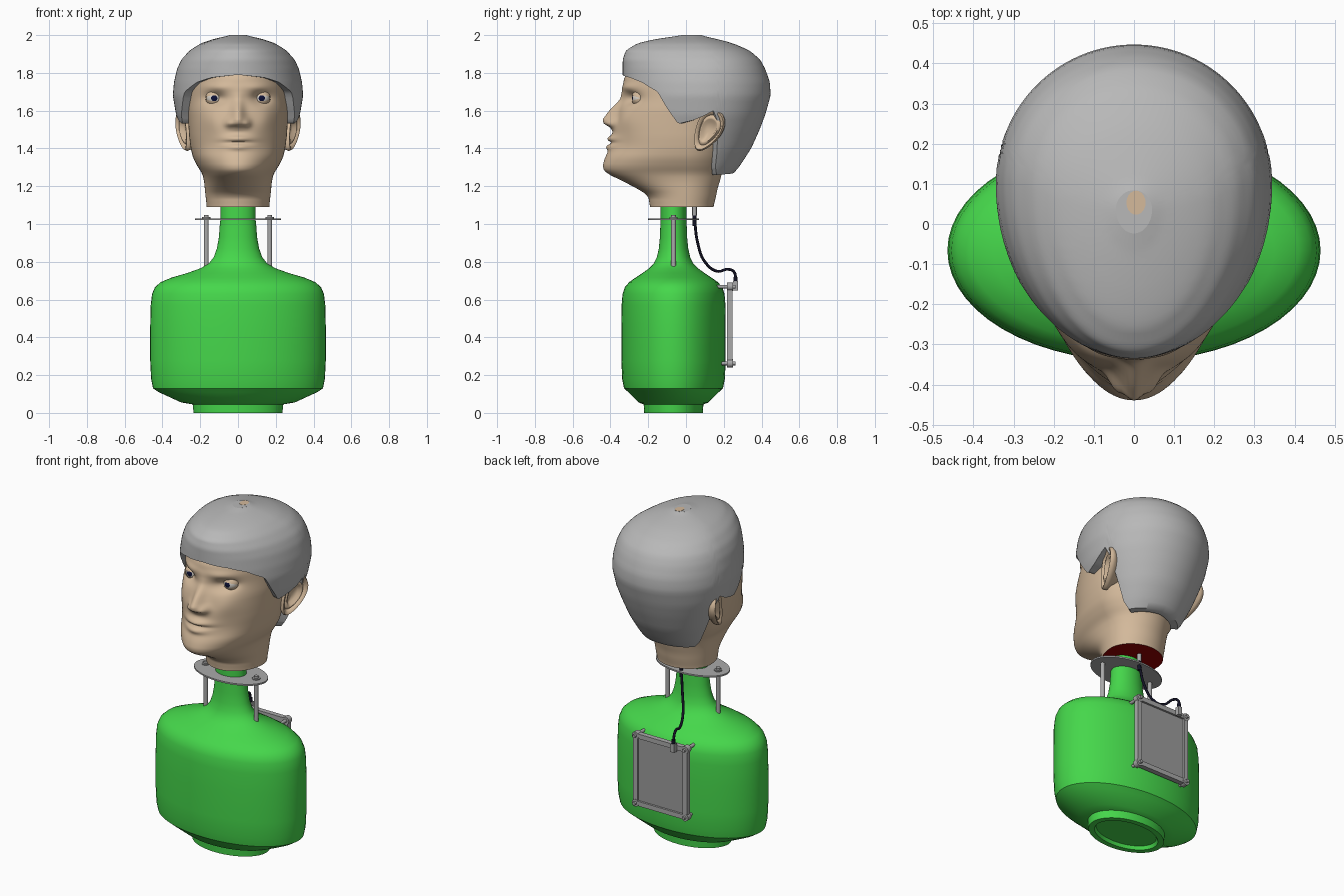
import bpy, bmesh, math
from math import sin, cos, pi, exp
from mathutils import Vector

if "Cube" in bpy.data.objects:
    bpy.data.objects.remove(bpy.data.objects["Cube"])


def material(name, r, g, b):
    m = bpy.data.materials.new(name)
    m.diffuse_color = (r, g, b, 1)
    m.use_nodes = True
    m.node_tree.nodes["Principled BSDF"].inputs["Base Color"].default_value = m.diffuse_color
    return m


GREEN = material("bottle green", 0.06, 0.68, 0.07)
SKIN = material("skin tan", 0.66, 0.49, 0.33)
HAIR = material("hair grey", 0.48, 0.48, 0.48)
METAL = material("metal grey", 0.40, 0.40, 0.40)
PANEL = material("panel grey", 0.33, 0.33, 0.33)
RED = material("dark red", 0.30, 0.0, 0.0)
BLACK = material("cable black", 0.006, 0.006, 0.018)
NAVY = material("pupil navy", 0.004, 0.006, 0.04)
WHITE = material("eye white", 0.70, 0.66, 0.60)


def finish(name, bm, *mats, angle=40):
    bmesh.ops.recalc_face_normals(bm, faces=bm.faces)
    me = bpy.data.meshes.new(name)
    bm.to_mesh(me)
    bm.free()
    ob = bpy.data.objects.new(name, me)
    bpy.context.collection.objects.link(ob)
    for m in mats:
        me.materials.append(m)
    bpy.ops.object.select_all(action='DESELECT')
    bpy.context.view_layer.objects.active = ob
    ob.select_set(True)
    bpy.ops.object.shade_smooth_by_angle(angle=math.radians(angle))
    return ob


def loft(name, fn, nu, nv, *mats, closed=True, caps=True, angle=40, rule=None):
    """Surface from fn(u, v); u runs round each ring, v goes from ring to ring."""
    bm = bmesh.new()
    cols = nu if closed else nu + 1
    rows = [[bm.verts.new(fn(i / nu, j / nv)) for i in range(cols)] for j in range(nv + 1)]
    for j in range(nv):
        for i in range(nu):
            k = (i + 1) % cols
            f = bm.faces.new((rows[j][i], rows[j][k], rows[j + 1][k], rows[j + 1][i]))
            f.material_index = rule(j) if rule else 0
    if closed and caps:
        f = bm.faces.new(rows[0])
        f.material_index = rule(-1) if rule else 0
        bm.faces.new(rows[-1])
    return finish(name, bm, *mats, angle=angle)


def lerp(table, z):
    """Row of the table at z, values after the first column."""
    if z <= table[0][0]:
        return table[0][1:]
    for a, b in zip(table, table[1:]):
        if z <= b[0]:
            t = (z - a[0]) / (b[0] - a[0])
            return [p + (q - p) * t for p, q in zip(a[1:], b[1:])]
    return table[-1][1:]


def smooth(table, z, d=0.014):
    return [sum(c) / 3 for c in zip(*(lerp(table, z + k * d) for k in (-1, 0, 1)))]


def ring(a, yf, yb, w, yc):
    """Egg section: a = 0 is the front, pi the back."""
    c = cos(a)
    return w * sin(a), yc - ((yc - yf) if c > 0 else (yb - yc)) * c


def rod(name, p, q, r, mat, sides=20):
    p, q = Vector(p), Vector(q)
    rot = (q - p).to_track_quat('Z', 'Y')
    n = (q - p).length
    return loft(name, lambda u, v: p + rot @ Vector((r * cos(2 * pi * u), r * sin(2 * pi * u), n * v)),
                sides, 1, mat)


def box(name, c, s, mat):
    bm = bmesh.new()
    bmesh.ops.create_cube(bm, size=1)
    for v in bm.verts:
        v.co = [v.co[i] * s[i] + c[i] for i in range(3)]
    return finish(name, bm, mat)


# ---- bottle body: elliptical sections (rx, ry, z), starting in the base recess
CY = -0.066
body = [(.19, .118, .02), (.20, .125, .0), (.235, .155, .0), (.24, .158, .045), (.30, .185, .055),
        (.42, .24, .11), (.45, .262, .13), (.46, .272, .18), (.465, .276, .28), (.465, .276, .45),
        (.462, .275, .57), (.455, .27, .63), (.44, .258, .665), (.41, .235, .692), (.35, .20, .717),
        (.27, .165, .74), (.20, .13, .765), (.155, .105, .79), (.128, .088, .825), (.112, .078, .87),
        (.101, .072, .93), (.095, .069, 1.015)]


def bottle(prof):
    def fn(u, v):
        rx, ry, z = prof[round(v * (len(prof) - 1))]
        return rx * sin(2 * pi * u), CY - ry * cos(2 * pi * u), z
    return fn


loft("bottle_body", bottle(body), 56, len(body) - 1, GREEN, angle=35)
loft("neck_stub", bottle([(.092, .068, 1.0), (.092, .068, 1.1)]), 40, 1, GREEN)

# ---- neck flange with two support rods
loft("flange_plate", bottle([(.228, .134, 1.021), (.228, .134, 1.03)]), 56, 1, METAL)
for s in (-1, 1):
    rod("support_rod", (s * .168, CY, .75), (s * .168, CY, 1.048), .013, METAL)
    rod("rod_washer", (s * .168, CY, 1.028), (s * .168, CY, 1.036), .022, METAL)

# ---- head: section table z, front y, back y, half width, widest y
HEAD = [(1.09, -.19, .145, .165, 0), (1.15, -.20, .16, .172, 0), (1.18, -.245, .165, .175, 0),
        (1.23, -.34, .18, .18, 0), (1.27, -.425, .19, .19, 0), (1.30, -.443, .20, .212, 0),
        (1.35, -.43, .215, .238, 0), (1.40, -.403, .23, .25, 0), (1.46, -.393, .24, .258, 0),
        (1.52, -.383, .25, .262, 0), (1.6, -.36, .27, .267, 0), (1.66, -.335, .28, .266, .01),
        (1.72, -.336, .28, .264, .02), (1.78, -.326, .28, .26, .03), (1.85, -.27, .26, .22, .04),
        (1.93, -.12, .2, .13, .05)]
NOSE = [(1.49, 0, .05), (1.512, .018, .05), (1.53, .055, .046), (1.553, .068, .04),
        (1.60, .047, .031), (1.66, .013, .028), (1.70, .004, .03), (1.74, 0, .03)]


def bump(x, z, cx, cz, sx, sz):
    return exp(-((abs(x) - cx) / sx) ** 2 - ((z - cz) / sz) ** 2)


def head(u, v):
    a, z = 2 * pi * u, 1.09 + .84 * v
    x, y = ring(a, *smooth(HEAD, z))
    if cos(a) > 0.1:
        h, w = lerp(NOSE, z)
        y -= h * exp(-(x / w) ** 2)
        y -= .022 * bump(x, z, .048, 1.535, .02, .022)      # nostril wings
        y += .042 * bump(x, z, .12, 1.665, .05, .03)        # eye sockets
        y -= .010 * bump(x, z, .11, 1.725, .07, .022)       # brows
        y -= .010 * bump(x, z, .15, 1.56, .05, .05)         # cheekbones
        y -= .022 * bump(x, z, 0, 1.452, .07, .016)         # upper lip
        y -= .020 * bump(x, z, 0, 1.408, .062, .018)        # lower lip
        y += .012 * bump(x, z, 0, 1.43, .075, .007)         # mouth line
        y += .008 * bump(x, z, .15, 1.43, .06, .06)         # hollow cheeks
    return x, y, z


loft("head", head, 160, 110, SKIN, RED, angle=60, rule=lambda j: 1 if j < 0 else 0)

# ---- eyes with upper and lower lids
for s in (-1, 1):
    ex, ey, ez = s * .126, -.243, 1.666

    def ball(u, v):
        t, a = .02 + (pi - .04) * v, 2 * pi * u
        return ex + .042 * sin(t) * sin(a), ey - .042 * cos(t), ez + .042 * sin(t) * cos(a)

    loft("eyeball", ball, 24, 24, WHITE, NAVY, rule=lambda j: 1 if j < 3 else 0)
    for side, name in ((1, "upper_eyelid"), (-1, "lower_eyelid")):
        def lid(u, v):
            t, p = (u - .5) * pi * .98, side * (.33 + 1.5 * v)
            r = .046
            return ex + r * sin(t), ey - r * cos(t) * cos(p), ez + r * cos(t) * sin(p)
        loft(name, lid, 20, 10, SKIN, closed=False)

# ---- ears: dished ovals leaning back and flaring outward
EAR = [(.02, 0), (.40, .0), (.52, .018), (.62, .02), (.72, .008), (.84, .026), (.94, .028),
       (1, .014), (.95, -.004), (.75, -.02), (.55, -.06)]
for s in (-1, 1):
    def ear(u, v):
        r, h = EAR[round(v * (len(EAR) - 1))]
        a = 2 * pi * u
        k = r * .122 * cos(a)                               # along the ear
        d = r * (.072 + .02 * cos(a)) * sin(a)              # across the ear
        y, z = d * .86 + k * .5, k * .86 - d * .5
        return s * (.274 + h * .9 + y * .36), .122 + y * .93 - h * .35, 1.495 + z
    loft("ear", ear, 40, len(EAR) - 1, SKIN, angle=70)

# ---- hair cap, cut along a hairline (degrees from the front, height)
HAIRTAB = [(1.25, -.335, .235, .185, .1), (1.30, -.335, .28, .215, .1), (1.40, -.335, .345, .262, .1),
           (1.50, -.335, .39, .30, .1), (1.58, -.335, .42, .328, .1), (1.68, -.337, .448, .345, .1),
           (1.75, -.335, .444, .339, .1), (1.82, -.335, .42, .323, .1), (1.87, -.335, .393, .30, .1),
           (1.92, -.318, .335, .255, .09), (1.96, -.25, .24, .19, .06), (1.985, -.13, .14, .11, .04),
           (2.0, 0, .07, .03, .035)]
HAIRLINE = [(0, 1.79), (25, 1.775), (40, 1.75), (55, 1.70), (62, 1.62), (71, 1.53), (82, 1.55),
            (98, 1.60), (102, 1.55), (108, 1.30), (115, 1.26), (180, 1.27)]
HN = 44


def hair(u, v):
    a, j = 2 * pi * u, round(v * HN)
    deg = math.degrees(min(a, 2 * pi - a))
    zb = lerp(HAIRLINE, deg)[0]
    z = zb + (2.0 - zb) * sin(max(j - 1, 0) / (HN - 1) * pi / 2)
    x, y = ring(a, *smooth(HAIRTAB, z, .008))
    if j == 0:                                              # rim turned in to the scalp
        x, y = x * .8, .05 + (y - .05) * .8
    return x, y, z


bm_hair = loft("hair", hair, 180, HN, HAIR, caps=False, angle=50)
loft("hair_crown", lambda u, v: (*ring(2 * pi * u, *[c * 1.02 for c in smooth(HAIRTAB, 2.0, .008)]),
                                 1.994 + .006 * v), 40, 1, HAIR)
# bare spot on the crown
loft("scalp_patch", lambda u, v: (.005 + .024 * sin(2 * pi * u), .053 + .03 * cos(2 * pi * u),
                                  1.997 + .004 * v), 20, 1, SKIN)

# ---- control panel on the back
X, Z0, Z1, PY = .165, .262, .668, .232
box("panel_plate", (0, PY - .004, (Z0 + Z1) / 2), (2 * X, .014, Z1 - Z0), PANEL)
for s in (-1, 1):
    box("panel_side_rail", (s * X, PY, (Z0 + Z1) / 2), (.028, .03, Z1 - Z0), METAL)
    for z in (Z0, Z1):
        rod("panel_corner", (s * X, PY - .016, z), (s * X, PY + .016, z), .022, METAL)
        rod("panel_bolt", (s * X, .13, z), (s * X, .262, z), .01, METAL, 12)
for z in (Z0, Z1):
    box("panel_cross_rail", (0, PY, z), (2 * X, .03, .028), METAL)

# ---- cable from the panel to the neck, with a plug at each end
CX = -.10
box("lower_plug", (CX, .262, .672), (.026, .026, .05), METAL)
rod("lower_plug_sleeve", (CX, .262, .69), (CX, .262, .72), .011, BLACK, 12)
rod("upper_plug", (0, .045, 1.045), (0, .045, 1.095), .012, METAL, 12)
rod("upper_plug_sleeve", (0, .045, .99), (0, .045, 1.05), .010, BLACK, 12)
cu = bpy.data.curves.new("cable", 'CURVE')
cu.dimensions = '3D'
cu.bevel_depth = .0075
cu.bevel_resolution = 2
path = [(CX, .262, .70), (CX, .255, .745), (-.09, .225, .76), (-.075, .165, .75),
        (-.05, .10, .80), (-.02, .062, .90), (0, .045, 1.03)]
sp = cu.splines.new('BEZIER')
sp.bezier_points.add(len(path) - 1)
for bp, p in zip(sp.bezier_points, path):
    bp.co = p
    bp.handle_left_type = bp.handle_right_type = 'AUTO'
cu.materials.append(BLACK)
cable = bpy.data.objects.new("cable", cu)
bpy.context.collection.objects.link(cable)
bpy.ops.object.select_all(action='DESELECT')
bpy.context.view_layer.objects.active = cable
cable.select_set(True)
bpy.ops.object.convert(target='MESH')
